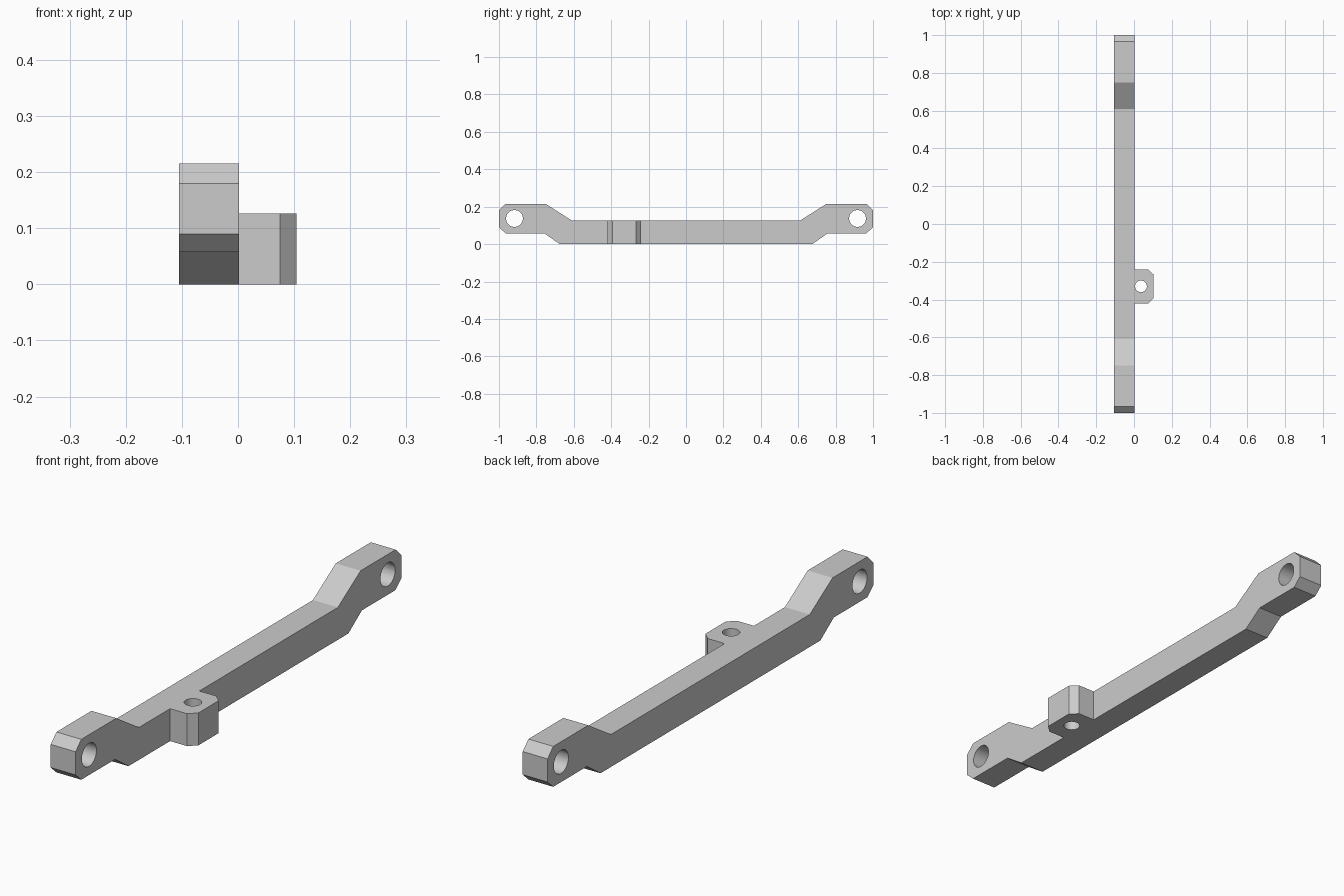
import bpy
import bmesh
from mathutils import Matrix, Vector

if "Cube" in bpy.data.objects:
    bpy.data.objects.remove(bpy.data.objects["Cube"], do_unlink=True)

grey = bpy.data.materials.new("plain grey")
grey.use_nodes = True
colour = (0.6, 0.6, 0.6, 1)
grey.diffuse_color = colour
grey.node_tree.nodes["Principled BSDF"].inputs["Base Color"].default_value = colour


def prism(name, points, depth):
    """Extrude a closed outline of 3D points along the depth vector."""
    bm = bmesh.new()
    face = bm.faces.new([bm.verts.new(p) for p in points])
    grown = bmesh.ops.extrude_face_region(bm, geom=[face], use_keep_orig=True)
    verts = [v for v in grown["geom"] if isinstance(v, bmesh.types.BMVert)]
    bmesh.ops.translate(bm, verts=verts, vec=Vector(depth))
    bmesh.ops.recalc_face_normals(bm, faces=bm.faces)
    mesh = bpy.data.meshes.new(name)
    bm.to_mesh(mesh)
    bm.free()
    mesh.materials.append(grey)
    obj = bpy.data.objects.new(name, mesh)
    bpy.context.collection.objects.link(obj)
    return obj


def drill(obj, centre, radius, axis):
    """Cut a round through-hole along the given axis."""
    turn = Vector(axis).to_track_quat("Z", "Y").to_matrix().to_4x4()
    bpy.ops.mesh.primitive_cylinder_add(vertices=48, radius=radius, depth=0.6)
    cutter = bpy.context.object
    cutter.data.transform(Matrix.Translation(centre) @ turn)
    cutter.data.materials.append(grey)
    cutter.hide_render = True
    cut = obj.modifiers.new("hole", "BOOLEAN")
    cut.operation = "DIFFERENCE"
    cut.solver = "EXACT"
    cut.object = cutter
    bpy.ops.object.select_all(action="DESELECT")
    obj.select_set(True)
    bpy.context.view_layer.objects.active = obj
    bpy.ops.object.modifier_apply(modifier=cut.name)
    bpy.data.objects.remove(cutter, do_unlink=True)
    bpy.ops.object.shade_smooth_by_angle(angle=0.4)


# Long bar: one half of the side outline, mirrored to the other end
half = [(0.675, 0), (0.758, 0.058), (0.965, 0.058), (1, 0.09),
        (1, 0.18), (0.965, 0.215), (0.75, 0.215), (0.61, 0.126)]
outline = half + [(-y, z) for y, z in reversed(half)]
bar = prism("bar", [(-0.105, y, z) for y, z in outline], (0.107, 0, 0))
for side in (-1, 1):
    drill(bar, (-0.05, side * 0.917, 0.137), 0.045, (1, 0, 0))

# Side tab with clipped outer corners and an upright hole
mid, wide, clip = -0.33, 0.09, 0.062
tab_half = [(0.002, wide), (0.075, wide), (0.104, clip)]
tab_outline = tab_half + [(x, -y) for x, y in reversed(tab_half)]
tab = prism("side_tab", [(x, mid + y, 0) for x, y in tab_outline], (0, 0, 0.126))
drill(tab, (0.037, mid, 0.06), 0.031, (0, 0, 1))
